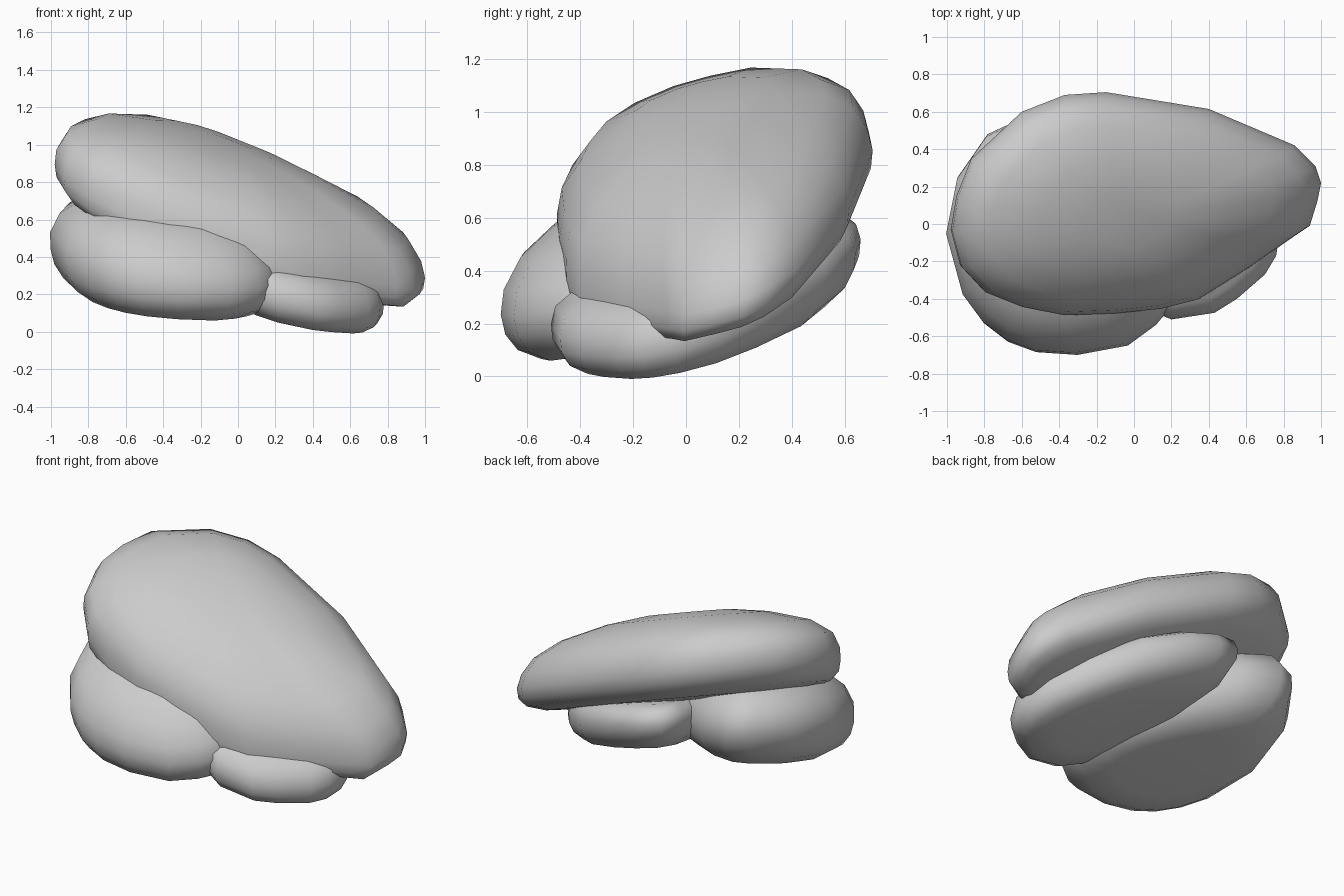
import bpy, bmesh

if "Cube" in bpy.data.objects:
    bpy.data.objects.remove(bpy.data.objects["Cube"])


def pebble(name, outline, plane, levels, centre, lean=(0, 0)):
    """Loft a plan outline through inset levels (scale, height) over a tilted plane.
    Levels above the rim are shifted sideways by lean * height."""
    a, b, c = plane
    cx, cy = centre
    bm = bmesh.new()
    rings = []
    for s, h in levels:
        ring = []
        up = max(h, 0)
        for x, y in outline:
            px = cx + (x - cx) * s + lean[0] * up
            py = cy + (y - cy) * s + lean[1] * up
            ring.append(bm.verts.new((px, py, a + b * px + c * py + h)))
        rings.append(ring)
    n = len(outline)
    for lo, hi in zip(rings, rings[1:]):
        for i in range(n):
            j = (i + 1) % n
            bm.faces.new((lo[i], lo[j], hi[j], hi[i]))
    bm.faces.new(rings[0][::-1])
    bm.faces.new(rings[-1])
    bmesh.ops.recalc_face_normals(bm, faces=bm.faces)
    for f in bm.faces:
        f.smooth = True
    mesh = bpy.data.meshes.new(name)
    bm.to_mesh(mesh)
    bm.free()
    obj = bpy.data.objects.new(name, mesh)
    bpy.context.collection.objects.link(obj)
    return obj


# Large tilted stone resting on the other two
pebble("top_stone",
       [(-.98, -.03), (-.93, -.22), (-.8, -.36), (-.6, -.44), (-.37, -.485),
        (-.1, -.475), (.15, -.45), (.35, -.4), (.62, -.23), (.85, -.07),
        (.94, -.01), (.98, .12), (1.0, .22), (.97, .31), (.86, .42), (.4, .615),
        (-.15, .705), (-.37, .69), (-.6, .6), (-.87, .35), (-.95, .15)],
       (.573, -.348, .34),
       [(.5, -.18), (.82, -.165), (.94, -.13), (.99, -.075), (1, -.01),
        (.985, .075), (.925, .175), (.77, .27), (.5, .345), (.25, .38)],
       (0, .07), lean=(-.08, -.15))

# Thick stone at the front left
pebble("left_stone",
       [(-1, -.05), (-.91, -.38), (-.8, -.53), (-.67, -.63), (-.52, -.685),
        (-.3, -.7), (-.03, -.65), (.12, -.54), (.22, -.42), (.21, -.22),
        (.1, -.01), (-.13, .25), (-.42, .46), (-.65, .54), (-.78, .48), (-.94, .25)],
       (.355, -.08, .235),
       [(.5, -.2), (.74, -.185), (.89, -.13), (.97, -.06), (1, .02),
        (.98, .11), (.87, .215), (.66, .3), (.35, .335)],
       (-.4, -.12), lean=(-.15, 0))

# Thin low stone at the right
pebble("right_stone",
       [(.2, -.51), (.43, -.475), (.55, -.4), (.7, -.27), (.76, -.17), (.78, -.04),
        (.74, .13), (.6, .32), (.37, .53), (.1, .64), (-.1, .66), (-.26, .62),
        (-.31, .46), (-.24, .1), (-.1, -.3), (.05, -.45)],
       (.345, -.245, .21),
       [(.5, -.185), (.8, -.16), (.93, -.11), (.99, -.05), (1, .01),
        (.97, .075), (.85, .12), (.5, .14)],
       (.28, .05))
